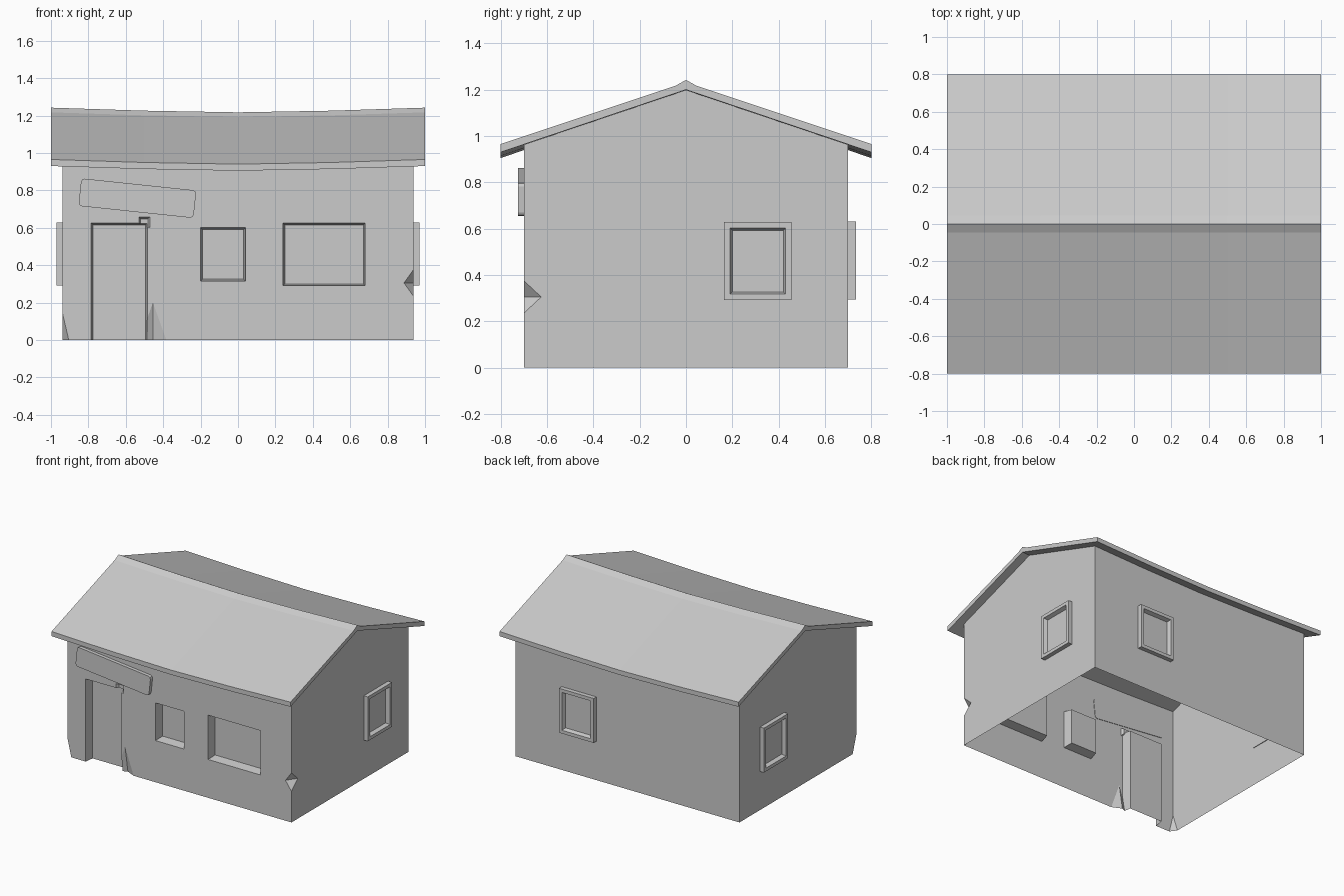
import bpy, bmesh, math
from mathutils import Vector, Matrix

if "Cube" in bpy.data.objects:
    bpy.data.objects.remove(bpy.data.objects["Cube"])

grey = bpy.data.materials.new("plain grey")
grey.diffuse_color = (0.6, 0.6, 0.6, 1)
grey.use_nodes = True
grey.node_tree.nodes["Principled BSDF"].inputs["Base Color"].default_value = grey.diffuse_color


def finish(bm, name):
    bmesh.ops.recalc_face_normals(bm, faces=bm.faces)
    me = bpy.data.meshes.new(name)
    bm.to_mesh(me)
    bm.free()
    me.materials.append(grey)
    ob = bpy.data.objects.new(name, me)
    bpy.context.collection.objects.link(ob)
    return ob


def loft(name, loops):
    """Join equal-length point loops with quads and cap both ends."""
    bm = bmesh.new()
    rows = [[bm.verts.new(p) for p in lp] for lp in loops]
    n = len(rows[0])
    for a, b in zip(rows, rows[1:]):
        for i in range(n):
            j = (i + 1) % n
            bm.faces.new((a[i], a[j], b[j], b[i]))
    bm.faces.new(rows[0])
    bm.faces.new(rows[-1])
    return finish(bm, name)


def rect(x0, x1, z0, z1, y, inset=0.0):
    x0, x1, z0, z1 = x0 + inset, x1 - inset, z0 + inset, z1 - inset
    return [(x0, y, z0), (x1, y, z0), (x1, y, z1), (x0, y, z1)]


def sag(x):
    return -0.025 * (1 - abs(x) ** 1.5)


def section(profile, x):
    return [(x, y, z + (sag(x) if z > 0.5 else 0)) for y, z in profile]


def opening(x0, x1, z0, z1, depth=0.07):
    """Slightly tapered recess cutter for the front wall."""
    return loft("cutter", [rect(x0, x1, z0, z1, -0.76), rect(x0, x1, z0, z1, -0.70),
                           rect(x0, x1, z0, z1, -0.70 + depth, 0.01)])


def chip(centre, radii):
    """Eight-sided cutter for broken plaster."""
    bm = bmesh.new()
    bmesh.ops.create_uvsphere(bm, u_segments=4, v_segments=2, radius=1)
    bm.transform(Matrix.Translation(centre) @ Matrix.Diagonal((*radii, 1)))
    return finish(bm, "cutter")


# Sagging roof with a small ridge cap
half = [(0.80, 0.93), (0.80, 0.965), (0.045, 1.217)]
roof_profile = (half + [(0, 1.242)] + [(-y, z) for y, z in reversed(half)] + [(0, 1.20)])
loft("roof", [section(roof_profile, x) for x in (-1, -0.5, 0, 0.5, 1)])

# Walls with gables
W = 0.9375
wall_profile = [(-0.70, 0), (0.70, 0), (0.70, 0.968), (0, 1.205), (-0.70, 0.968)]
walls = loft("walls", [section(wall_profile, x) for x in (-W, -0.5, 0, 0.5, W)])

cutters = [
    opening(-0.785, -0.485, -0.1, 0.625),          # doorway
    opening(-0.20, 0.04, 0.315, 0.60),             # small front window
    opening(0.24, 0.68, 0.29, 0.625),              # wide front window
    opening(-0.53, -0.47, 0.60, 0.658, 0.02),      # broken lintel
    chip((-0.455, -0.70, -0.01), (0.075, 0.035, 0.21)),
    chip((-W, -0.70, -0.01), (0.035, 0.05, 0.15)),
    chip((W, -0.70, 0.305), (0.05, 0.075, 0.07)),
]
for c in cutters:
    c.hide_render = True
    mod = walls.modifiers.new("cut", 'BOOLEAN')
    mod.operation = 'DIFFERENCE'
    mod.solver = 'EXACT'
    mod.object = c
bpy.context.view_layer.update()
cut = bpy.data.meshes.new_from_object(walls.evaluated_get(bpy.context.evaluated_depsgraph_get()))
walls.modifiers.clear()
walls.data = cut
for c in cutters:
    bpy.data.objects.remove(c)

# Open underside
bm = bmesh.new()
bm.from_mesh(cut)
floor = [f for f in bm.faces if all(v.co.z < 1e-3 for v in f.verts)]
bmesh.ops.delete(bm, geom=floor, context='FACES')
bm.to_mesh(cut)
bm.free()


# Raised window frames with recessed panes on the other walls
def framed_window(name, centre, angle):
    w, h = 0.145, 0.168
    box = (-w, w, -h, h)
    ob = loft(name, [rect(*box, 0.005), rect(*box, -0.033), rect(*box, -0.033, 0.025),
                     rect(*box, -0.004, 0.035)])
    ob.data.transform(Matrix.Translation(centre) @ Matrix.Rotation(angle, 4, 'Z'))


framed_window("right_window", (W, 0.31, 0.46), math.pi / 2)
framed_window("left_window", (-W, 0.31, 0.46), -math.pi / 2)
framed_window("back_window", (0.405, 0.70, 0.462), math.pi)

# Crooked sign board with rounded corners
bm = bmesh.new()
bmesh.ops.create_cube(bm, size=1)
bm.transform(Matrix.Diagonal((0.618, 0.03, 0.148, 1)))
corners = [e for e in bm.edges if abs(e.verts[0].co.y - e.verts[1].co.y) > 0.02]
bmesh.ops.bevel(bm, geom=corners, offset=0.018, segments=2, affect='EDGES', profile=0.5)
bm.transform(Matrix.Translation((-0.538, -0.711, 0.758)) @ Matrix.Rotation(0.105, 4, 'Y'))
finish(bm, "sign_board")
